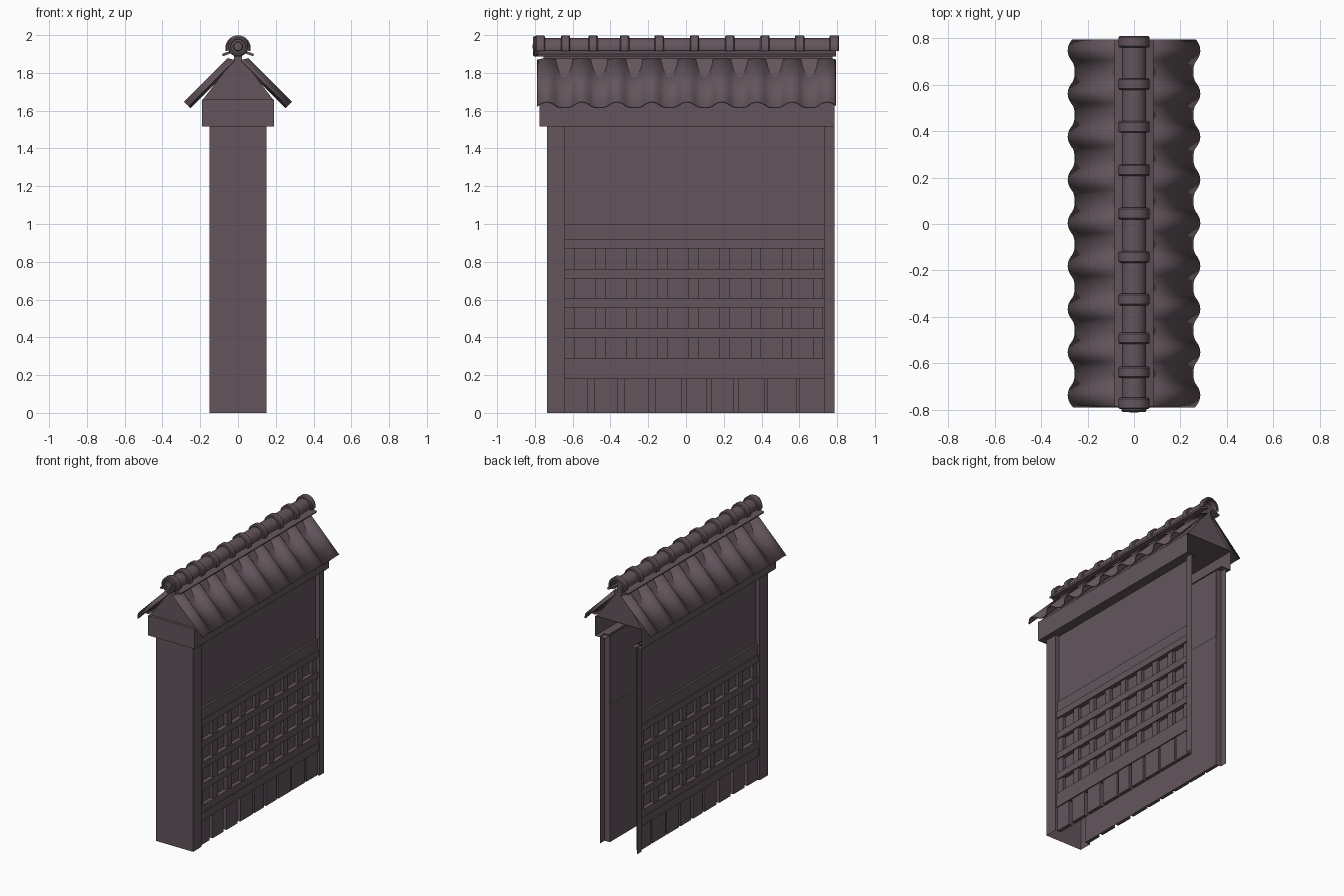
import bpy, bmesh, math

if "Cube" in bpy.data.objects:
    bpy.data.objects.remove(bpy.data.objects["Cube"])

mat = bpy.data.materials.new("dull_purple_grey")
mat.diffuse_color = (0.125, 0.091, 0.107, 1)
mat.use_nodes = True
mat.node_tree.nodes["Principled BSDF"].inputs["Base Color"].default_value = mat.diffuse_color


def finish(name, bm, smooth=False):
    me = bpy.data.meshes.new(name)
    bm.to_mesh(me)
    bm.free()
    ob = bpy.data.objects.new(name, me)
    bpy.context.collection.objects.link(ob)
    me.materials.append(mat)
    if smooth:
        bpy.ops.object.select_all(action='DESELECT')
        ob.select_set(True)
        bpy.context.view_layer.objects.active = ob
        bpy.ops.object.shade_smooth_by_angle(angle=math.radians(35))
    return ob


def grid(bm, rows, closed=False):
    """Skin consecutive rows of points with quads."""
    vs = [[bm.verts.new(p) for p in r] for r in rows]
    for a, b in zip(vs, vs[1:]):
        n = len(a)
        for i in range(n if closed else n - 1):
            j = (i + 1) % n
            bm.faces.new((a[i], a[j], b[j], b[i]))
    return vs


def strip_z(bm, plan, z0, z1):
    grid(bm, [[(x, y, z0) for x, y in plan], [(x, y, z1) for x, y in plan]])


def raised(bm, s, depth, y0, y1, z0, z1):
    """Raised block on side s, open towards the inside of the wall."""
    a, b = s * CORE, s * depth
    rim = [(y0, z0), (y1, z0), (y1, z1), (y0, z1)]
    if s < 0:
        rim.reverse()
    vs = grid(bm, [[(a, y, z) for y, z in rim], [(b, y, z) for y, z in rim]], True)
    bm.faces.new(vs[1])


CORE, Y0, Y1 = 0.108, -0.64, 0.73

# front pillar: closed front, returns meeting the recessed panels
bm = bmesh.new()
strip_z(bm, [(-CORE, Y0), (-0.15, Y0), (-0.15, -0.735), (0.15, -0.735), (0.15, Y0), (CORE, Y0)], 0, 1.52)
finish("front_pillar", bm)

board_starts = [-0.64, -0.487, -0.325, -0.165, 0.0, 0.135, 0.275, 0.43, 0.6]
board_ends = [-0.52, -0.36, -0.195, -0.02, 0.11, 0.255, 0.415, 0.585, 0.73]
for s, side in ((1, "right"), (-1, "left")):
    # recessed lower panel and plaster above it
    bm = bmesh.new()
    strip_z(bm, [(s * CORE, y) for y in (Y0, Y1)[::s]], 0, 1.0)
    strip_z(bm, [(s * 0.119, y) for y in (Y0, Y1)[::s]], 1.0, 1.52)
    finish(side + "_panel", bm)
    # back post
    bm = bmesh.new()
    strip_z(bm, [(s * CORE, Y1), (s * 0.15, Y1), (s * 0.15, 0.785)][::s], 0, 1.52)
    finish(side + "_back_post", bm)
    # rails and horizontal lattice bars
    bm = bmesh.new()
    raised(bm, s, 0.134, Y0, Y1, 0.92, 1.0)
    raised(bm, s, 0.142, Y0, Y1, 0.18, 0.24)
    for k in range(5):
        z = 0.24 + k * 0.1575
        raised(bm, s, 0.138 if k < 4 else 0.142, Y0, Y1, z, z + 0.05)
    finish(side + "_rails", bm)
    # vertical lattice bars
    bm = bmesh.new()
    for k in range(9):
        y = -0.643 + k * 0.1643
        raised(bm, s, 0.13, max(y, Y0), min(y + 0.053, Y1), 0.24, 0.92)
    finish(side + "_lattice_bars", bm)
    # base boards
    bm = bmesh.new()
    for a, b in zip(board_starts, board_ends):
        raised(bm, s, 0.134, a, b, 0, 0.18)
    finish(side + "_base_boards", bm)

# hollow beam, open at the back
bm = bmesh.new()
plan = [(-0.19, 0.785), (-0.19, -0.775), (0.19, -0.775), (0.19, 0.785)]
strip_z(bm, plan, 1.515, 1.66)
bm.faces.new([bm.verts.new((x, y, 1.66)) for x, y in reversed(plan)])
for s in (1, -1):  # ledge under the beam
    grid(bm, [[(s * CORE, y, 1.515) for y in (-0.735, 0.785)[::-s]],
              [(s * 0.19, y, 1.515) for y in (-0.735, 0.785)[::-s]]])
grid(bm, [[(-0.19, -0.735, 1.515), (0.19, -0.735, 1.515)], [(-0.19, -0.775, 1.515), (0.19, -0.775, 1.515)]])
bmesh.ops.remove_doubles(bm, verts=bm.verts, dist=1e-5)
finish("beam", bm)

# gable prism with a narrow neck carrying the ridge
bm = bmesh.new()
prof = [(-0.185, 1.66), (0.185, 1.66), (0.02, 1.875), (0.02, 1.93), (-0.02, 1.93), (-0.02, 1.875)]
vs = grid(bm, [[(x, y, z) for x, z in prof] for y in (-0.755, 0.775)], True)
bm.faces.new(vs[0])
bm.faces.new(vs[1])
bmesh.ops.recalc_face_normals(bm, faces=bm.faces)
finish("gable", bm)

# tiled roof slopes: round cover tiles alternating with shallow pans
R = math.sqrt(0.5)
PITCH, HALF = 0.1855, 0.052


def tile_height(y):
    u = abs((y - 0.005 + PITCH / 2) % PITCH - PITCH / 2)
    if u < HALF:
        return R * (0.011 + 0.032 * (1 - (u / HALF) ** 2))
    v = (PITCH / 2 - u) / (PITCH / 2 - HALF)
    return R * 0.011 * v * v


N = 154
for s, side in ((1, "right"), (-1, "left")):
    rows = [[], []]
    for i in range(N + 1):
        y = -0.79 + 1.585 * i / N
        h = tile_height(y)
        low, top = (0.255 + h, 1.617 + h), 1.866 + h * 0.4
        rows[0].append((s * low[0], y, low[1]))
        rows[1].append((s * (low[0] - (top - low[1])), y, top))
    bm = bmesh.new()
    grid(bm, rows[::s])
    ob = finish(side + "_roof_tiles", bm, True)
    m = ob.modifiers.new("thickness", 'SOLIDIFY')
    m.thickness = 0.006
    m.offset = -1

    # flared ridge flashing
    bm = bmesh.new()
    prof = [(0.02, 1.925), (0.085, 1.9), (0.08, 1.888), (0.02, 1.91)]
    vs = grid(bm, [[(s * x, y, z) for x, z in prof] for y in (-0.785, 0.795)], True)
    bm.faces.new(vs[0])
    bm.faces.new(vs[1])
    bmesh.ops.recalc_face_normals(bm, faces=bm.faces)
    finish(side + "_ridge_flashing", bm)

# round ridge tiles with collars
ZC = 1.932


def arc(r, y, a=-15, n=16):
    return [(r * math.cos(t), y, ZC + r * math.sin(t))
            for t in (math.radians(a + (180 - 2 * a) * i / n) for i in range(n + 1))]


bm = bmesh.new()
grid(bm, [arc(0.052, -0.79), arc(0.052, 0.8)])
finish("ridge_tube", bm, True)
bm = bmesh.new()
for y in (-0.772, -0.638, -0.492, -0.325, -0.142, 0.045, 0.232, 0.418, 0.602, 0.785):
    grid(bm, [arc(r, y + d) for r, d in ((0.05, -0.025), (0.061, -0.025), (0.067, -0.019),
                                         (0.067, 0.019), (0.061, 0.025), (0.05, 0.025))])
finish("ridge_collars", bm, True)

# ringed disc closing the front of the ridge
bm = bmesh.new()
prof = [(0.054, -0.775), (0.054, -0.803), (0.048, -0.81), (0.04, -0.81), (0.037, -0.802),
        (0.026, -0.802), (0.022, -0.81), (0.006, -0.812)]
vs = grid(bm, [[(r * math.cos(i * math.tau / 24), y, 1.94 + r * math.sin(i * math.tau / 24))
                for i in range(24)] for r, y in prof], True)
bm.faces.new(vs[-1])
bmesh.ops.recalc_face_normals(bm, faces=bm.faces)
finish("ridge_end_disc", bm, True)
